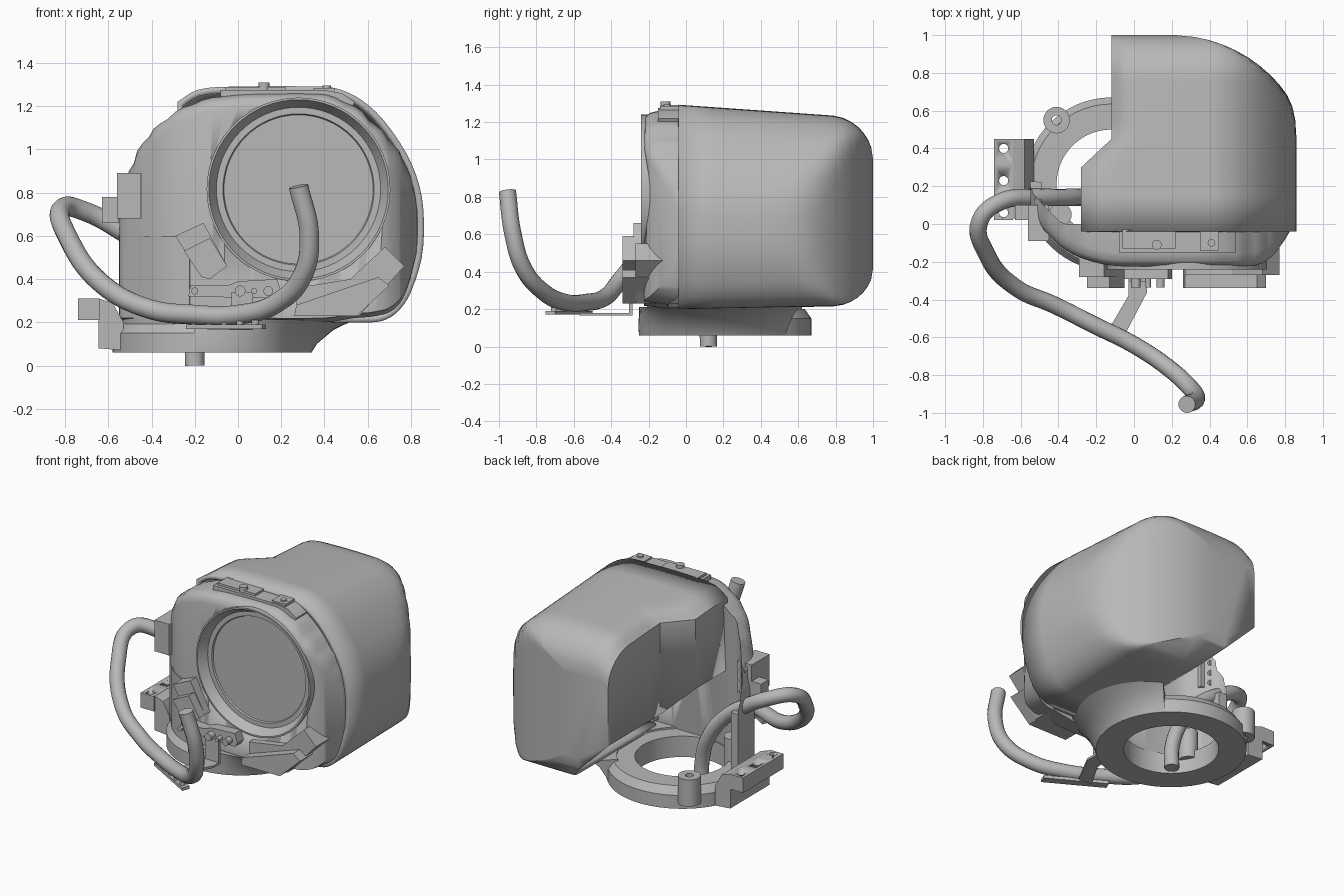
import bpy, bmesh, math
from mathutils import Matrix, Vector

if bpy.data.objects.get("Cube"):
    bpy.data.objects.remove(bpy.data.objects["Cube"])

grey = bpy.data.materials.new("plain_grey")
grey.use_nodes = True
grey.diffuse_color = (0.48, 0.48, 0.48, 1)
grey.node_tree.nodes["Principled BSDF"].inputs["Base Color"].default_value = (0.48, 0.48, 0.48, 1)


def finish(name, bm, angle=30, recalc=True):
    if recalc:
        bmesh.ops.recalc_face_normals(bm, faces=bm.faces)
    mesh = bpy.data.meshes.new(name)
    bm.to_mesh(mesh)
    bm.free()
    mesh.materials.append(grey)
    ob = bpy.data.objects.new(name, mesh)
    bpy.context.collection.objects.link(ob)
    bpy.ops.object.select_all(action='DESELECT')
    ob.select_set(True)
    bpy.context.view_layer.objects.active = ob
    bpy.ops.object.shade_smooth_by_angle(angle=math.radians(angle))
    return ob


def loft(bm, sections):
    """Join closed sections in order; returns the first and last cap."""
    rings = [[bm.verts.new(p) for p in s] for s in sections]
    for a, b in zip(rings, rings[1:]):
        for i in range(len(a)):
            j = (i + 1) % len(a)
            bm.faces.new((a[i], a[j], b[j], b[i]))
    return bm.faces.new(rings[0]), bm.faces.new(rings[-1])


def smooth_path(points, steps=3):
    """Round off a polyline, keeping its points."""
    pts = [Vector(p) for p in points]
    out = []
    for i in range(len(pts) - 1):
        p, q = pts[i], pts[i + 1]
        size = (q - p).length
        m = (q - pts[max(i - 1, 0)]).normalized() * size
        n = (pts[min(i + 2, len(pts) - 1)] - p).normalized() * size
        for k in range(steps):
            t = k / steps
            out.append(p + (q - p) * (3 * t * t - 2 * t ** 3) + m * (t * (1 - t) ** 2) - n * (t * t * (1 - t)))
    return out + [pts[-1]]


def prism(name, outline, y0, y1):
    bm = bmesh.new()
    loft(bm, [[(x, y, z) for x, z in outline] for y in (y0, y1)])
    return finish(name, bm)


def slab(name, outline, z0, z1):
    bm = bmesh.new()
    loft(bm, [[(x, y, z) for x, y in outline] for z in (z0, z1)])
    return finish(name, bm)


def box(name, x0, x1, y0, y1, z0, z1):
    return slab(name, [(x0, y0), (x1, y0), (x1, y1), (x0, y1)], z0, z1)


def lathe(name, profile, centre, axis='Z', steps=64):
    """Revolve a closed (radius, height) profile."""
    bm = bmesh.new()
    rings = []
    for k in range(steps):
        a = math.tau * k / steps
        rings.append([bm.verts.new((r * math.cos(a), r * math.sin(a), h)) for r, h in profile])
    for k in range(steps):
        a, b = rings[k], rings[(k + 1) % steps]
        for i in range(len(profile)):
            j = (i + 1) % len(profile)
            if profile[i][0] or profile[j][0]:
                bm.faces.new((a[i], a[j], b[j], b[i]))
    bmesh.ops.remove_doubles(bm, verts=bm.verts, dist=1e-5)
    turn = Matrix.Rotation(math.pi / 2, 4, 'X') if axis == 'Y' else Matrix()
    bm.transform(Matrix.Translation(centre) @ turn)
    return finish(name, bm)


def rod(name, centre, r, length, axis='Z', steps=24):
    h = length / 2
    return lathe(name, [(0, -h), (r, -h), (r, h), (0, h)], centre, axis, steps)


def cut(target, cutter):
    mod = target.modifiers.new("cut", 'BOOLEAN')
    mod.operation = 'DIFFERENCE'
    mod.solver = 'EXACT'
    mod.object = cutter
    cutter.hide_render = True
    cutter.hide_set(True)
    cutter.display_type = 'WIRE'


def tube(name, points, r):
    curve = bpy.data.curves.new(name, 'CURVE')
    curve.dimensions = '3D'
    curve.bevel_depth = r
    curve.bevel_resolution = 5
    curve.resolution_u = 10
    curve.use_fill_caps = True
    s = curve.splines.new('BEZIER')
    s.bezier_points.add(len(points) - 1)
    for bp, p in zip(s.bezier_points, points):
        bp.co = p
        bp.handle_left_type = bp.handle_right_type = 'AUTO'
    curve.materials.append(grey)
    ob = bpy.data.objects.new(name, curve)
    bpy.context.collection.objects.link(ob)


def soft_min(a, b, k=.07):
    h = max(k - abs(a - b), 0) / k
    return min(a, b) - h * h * k / 4


# Rear cover: one cross-section trimmed by an upright corner arc, rounded at the back
section = [(-.28, 1.22), (-.19, 1.275), (-.05, 1.29), (.4, 1.29), (.48, 1.275), (.57, 1.23), (.67, 1.14),
           (.78, .98), (.84, .83), (.86, .68), (.85, .5), (.8, .34), (.75, .26), (.69, .215),
           (.62, .2), (-.28, .2)]
bm = bmesh.new()
rows = []
for y in (-.04, .15, .3, .45, .55, .62, .68, .74, .79, .84, .88, .92, .95, .975, .99, 1):
    shift = 0 if y <= .3 else .16
    right = .2 + math.sqrt(max(0, .5625 - (max(y, .25) - .25) ** 2))
    b = max(0, (y - .78) / .22)
    bulge = math.sqrt(max(0, 1 - b * b))
    top = 1.0 + (.29 - .07 * (y + .04)) * bulge
    low = .42 - .22 * bulge + .02 * min(1, y + .04) * bulge
    rows.append([(soft_min(x + shift * max(0, (.4 - x) / .68), max(right, .22)), y,
                  low + (z - .2) / 1.09 * (top - low)) for x, z in smooth_path(section)])
front_cap, back_cap = loft(bm, rows)
bmesh.ops.recalc_face_normals(bm, faces=bm.faces)
bm.faces.remove(front_cap)
bmesh.ops.remove_doubles(bm, verts=bm.verts, dist=1e-4)
bmesh.ops.bisect_plane(bm, geom=bm.verts[:] + bm.edges[:] + bm.faces[:], plane_co=(-.12, 0, .57),
                       plane_no=(-1, 0, -1), clear_outer=True)
cover = finish("rear_cover", bm, 35, False)
wall = cover.modifiers.new("wall", 'SOLIDIFY')
wall.thickness = .03
wall.offset = -1

# Front body: columns of (x, front y, bottom z, top z)
columns = [(-.55, .1, .2, .64), (-.54, .05, .2, .76), (-.505, .0, .2, .9), (-.44, -.07, .2, 1.03),
           (-.36, -.14, .2, 1.12), (-.25, -.19, .2, 1.195), (-.12, -.22, .2, 1.24), (.05, -.225, .2, 1.255),
           (.4, -.225, .2, 1.255), (.54, -.225, .22, 1.2), (.64, -.22, .23, 1.11), (.72, -.18, .26, 1.02),
           (.78, -.11, .34, .92), (.825, -.04, .5, .79)]
bm = bmesh.new()
loft(bm, [[(x, max(y + .13, 0), zt), (x, y + .07, zt), (x, y + .03, zt - .01), (x, y + .01, zt - .03),
           (x, y, zt - .065), (x, y, zb + .02), (x, y + .13, zb)] for x, y, zb, zt in smooth_path(columns)])
body = finish("front_body", bm, 40)
cut(body, rod("lens_cutter", (.28, -.15, .815), .41, .6, 'Y', 64))

# Lens frame and recessed disc
lathe("lens_frame", [(.425, .24), (.415, .24), (.38, .18), (.36, .18), (.36, .08), (.425, .08)],
      (.28, 0, .815), 'Y')
lathe("lens_disc", [(0, .17), (.345, .17), (.35, .18), (.37, .18), (.37, .1), (0, .1)],
      (.28, 0, .815), 'Y')

# Base ring and its curved wall
lathe("base_ring", [(.46, .06), (.46, .15), (.425, .2), (.29, .2), (.29, .06)], (-.12, .21, 0))
arc = [math.radians(a) for a in range(178, 261, 6)]
plan = [(-.12 + r * math.cos(a), .21 + r * math.sin(a))
        for r, angles in ((.43, arc), (.37, arc[::-1])) for a in angles]
slab("lower_wall", plan, .15, .6)

# Flare spreading from the ring to the cover on the left side
bm = bmesh.new()
flare = []
for deg in range(-100, 46, 5):
    a = math.radians(deg)
    spread = max(0, math.cos(a)) ** 2 * .2
    flare.append([(-.12 + r * math.cos(a), .21 + r * math.sin(a), z) for r, z in
                  ((.4, .061), (.461, .061), (.465 + .1 * spread, .1), (.462 + .5 * spread, .165),
                   (.46 + spread, .212), (.4, .212))])
loft(bm, flare)
finish("base_flare", bm)

# Ring fittings: boss, side arm in three holed blocks, stud
lathe("ring_boss", [(.025, .1), (.07, .1), (.07, .28), (.025, .28)], (-.41, .55, 0), steps=32)
for i, (hole, y0, y1) in enumerate(((.06, .02, .145), (.23, .145, .315), (.4, .315, .45))):
    cut(box("side_arm_%d" % i, -.74, -.64, y0, y1, .21, .31),
        rod("arm_hole_cutter_%d" % i, (-.69, hole, .25), .024, .3))
prism("side_arm_web", [(-.645, .08), (-.53, .07), (-.53, .2), (-.58, .29), (-.645, .31)], .03, .45)
rod("arm_stud", (-.39, .05, .25), .06, .2)

# Side mount for the hose
box("side_mount", -.56, -.45, -.09, .1, .68, .89)
box("side_mount_foot", -.63, -.55, .02, .1, .66, .78)
for z in (.71, .78, .85):
    rod("mount_bolt", (-.51, .11, z), .02, .04, 'Y')

# Top plate with tabs and bolts
prism("top_plate", [(-.08, 1.24), (.4, 1.23), (.53, 1.2), (.54, 1.22), (.48, 1.26), (.4, 1.275), (-.08, 1.275)],
      -.15, -.03)
box("top_tab_left", -.06, .22, -.13, -.03, 1.27, 1.29)
box("top_tab_right", .35, .45, -.14, -.04, 1.25, 1.285)
rod("top_bolt", (.12, -.11, 1.285), .026, .05)
rod("top_screw", (.41, -.1, 1.285), .02, .02)

# Lower front fittings
prism("lower_left_block", [(.27, .23), (.56, .23), (.77, .46), (.68, .55), (.52, .4), (.27, .36)], -.27, -.04)
prism("lower_left_step", [(.26, .23), (.55, .23), (.7, .37), (.65, .41), (.27, .28)], -.34, -.2)
prism("tilted_block", [(-.29, .6), (-.16, .66), (-.05, .46), (-.13, .4), (-.17, .41)], -.28, -.17)
prism("tilted_block_cap", [(-.25, .53), (-.13, .59), (-.05, .46), (-.13, .4), (-.17, .41)], -.34, -.25)
prism("front_bracket", [(-.23, .32), (.18, .31), (.2, .34), (.18, .4), (.0, .39), (-.05, .37), (-.22, .37)],
      -.29, -.2)
for x, r in ((-.2, .016), (.01, .025), (.075, .014), (.14, .022)):
    rod("bracket_bolt", (x, -.305, .345), r, .06, 'Y')

# Strap and clip that carry the hose
slab("hose_strap", [(-.03, -.3), (.07, -.3), (.07, -.36), (-.04, -.57), (-.14, -.57), (-.03, -.38)], .165, .18)
box("strap_riser", -.03, .07, -.305, -.285, .165, .34)
slab("hose_clip", [(-.24, -.55), (-.22, -.5), (.13, -.7), (.11, -.75)], .17, .19)
for i in range(5):
    rod("clip_stud", (-.2 + i * .07, -.545 - i * .04, .195), .018, .03)

# Curved hose from the ring centre round to the front
tube("hose", [(-.2, .12, .0), (-.205, .12, .16), (-.27, .14, .35), (-.4, .14, .52), (-.55, .14, .63),
              (-.7, .12, .71), (-.81, .03, .73), (-.78, -.16, .58), (-.62, -.34, .37), (-.42, -.43, .265),
              (-.2, -.54, .235), (0, -.64, .235), (.18, -.76, .29), (.3, -.87, .42), (.33, -.925, .6),
              (.28, -.955, .83)], .046)
